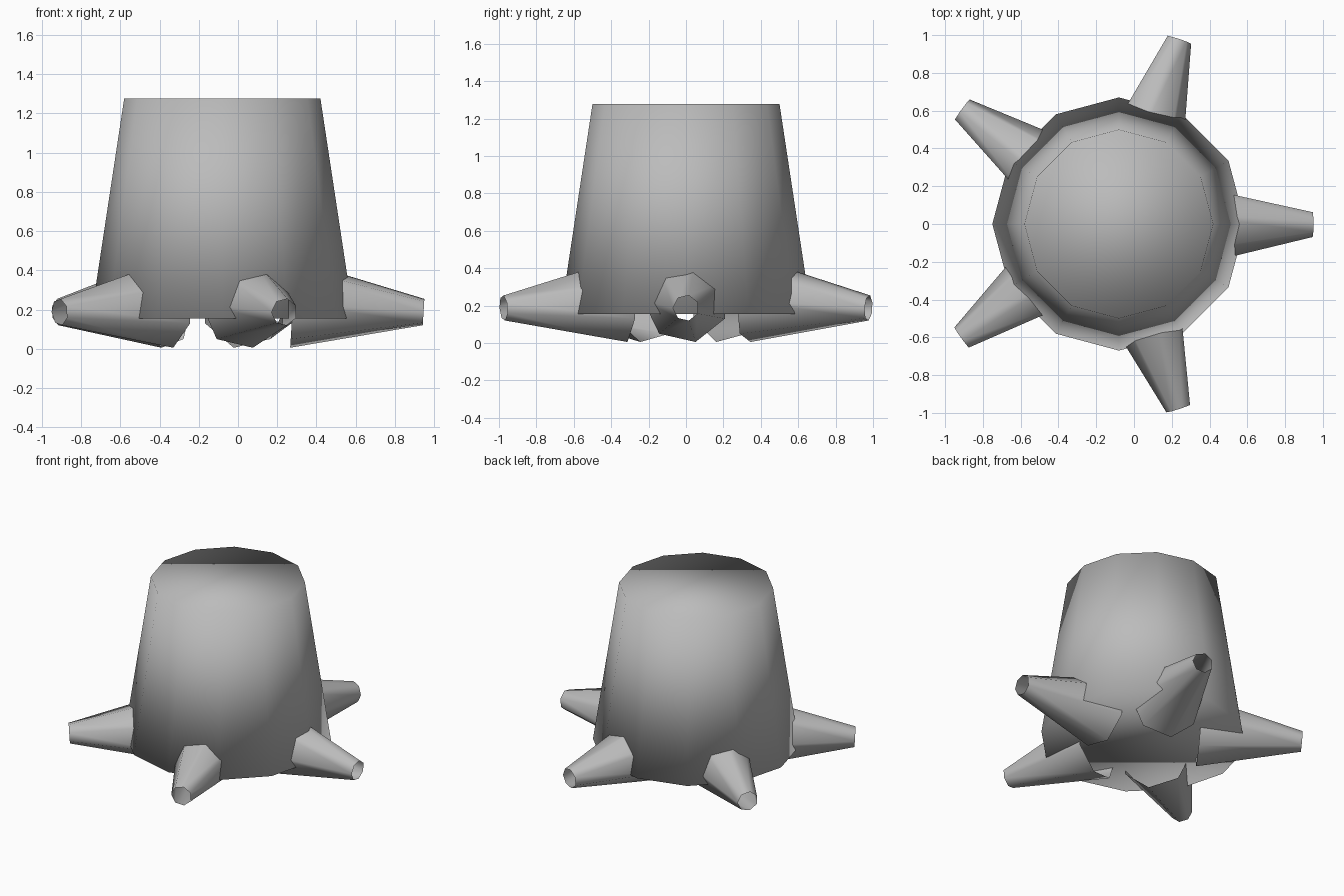
import bpy, bmesh, math
from mathutils import Vector

if "Cube" in bpy.data.objects:
    bpy.data.objects.remove(bpy.data.objects["Cube"])

bark = bpy.data.materials.new("bark_grey")
bark.diffuse_color = (0.5, 0.5, 0.5, 1)
bark.use_nodes = True
bark.node_tree.nodes["Principled BSDF"].inputs["Base Color"].default_value = bark.diffuse_color


def frustum(name, sides, start, r0, end, r1, u, v, phase=0.0, caps=False):
    """Smooth tapered tube from start to end; u x v points along the axis."""
    bm = bmesh.new()
    rings = []
    for c, r in ((start, r0), (end, r1)):
        ring = []
        for i in range(sides):
            a = phase + math.tau * i / sides
            ring.append(bm.verts.new(c + u * (r * math.cos(a)) + v * (r * math.sin(a))))
        rings.append(ring)
    lo, hi = rings
    for i in range(sides):
        j = (i + 1) % sides
        bm.faces.new((lo[i], lo[j], hi[j], hi[i]))
    if caps:
        bm.faces.new(hi)
        bm.faces.new(lo[::-1])
    for f in bm.faces:
        f.smooth = True
    me = bpy.data.meshes.new(name)
    bm.to_mesh(me)
    bm.free()
    me.materials.append(bark)
    ob = bpy.data.objects.new(name, me)
    bpy.context.collection.objects.link(ob)
    return ob


centre = Vector((-0.08, 0, 0))
up = Vector((0, 0, 1))

# Trunk: closed, smooth over the rims
frustum("trunk", 12, centre + up * 0.155, 0.67, centre + up * 1.277, 0.50,
        Vector((1, 0, 0)), Vector((0, 1, 0)), caps=True)

# Five open, seven-sided roots, tilted slightly down
for k in range(5):
    a = math.radians(72 * k)
    out = Vector((math.cos(a), math.sin(a), 0))
    start = centre + out * 0.36 + up * 0.229
    end = centre + out * 1.026 + up * 0.187
    axis = (end - start).normalized()
    side = up.cross(axis).normalized()
    top = axis.cross(side)
    frustum(f"root_{k + 1}", 7, start, 0.23, end, 0.069, side, top, phase=math.pi)
